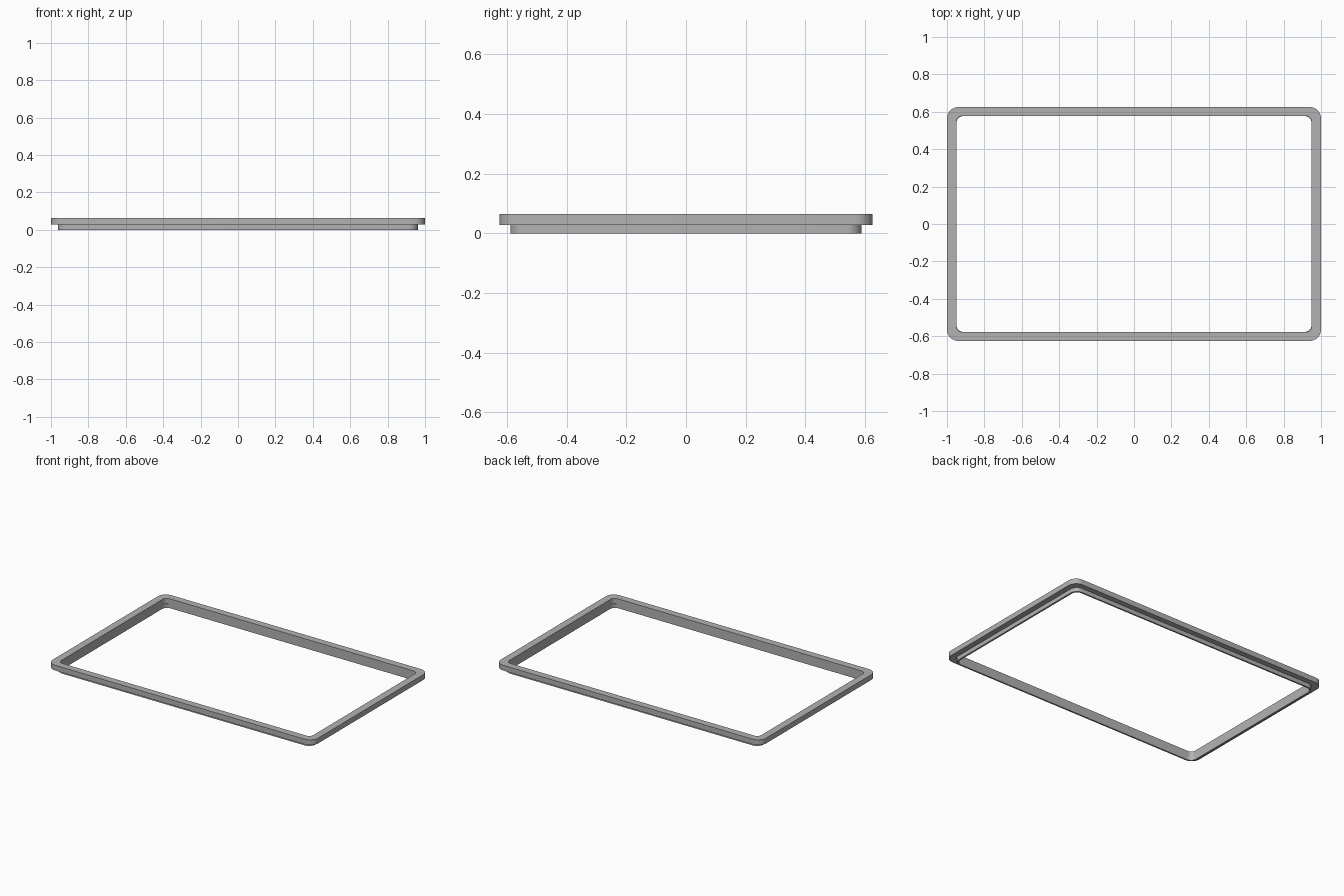
import bpy, bmesh, math

cube = bpy.data.objects.get("Cube")
if cube:
    bpy.data.objects.remove(cube)

grey = bpy.data.materials.new("plain grey")
grey.use_nodes = True
COLOUR = (0.45, 0.45, 0.45, 1)
grey.diffuse_color = COLOUR
grey.node_tree.nodes["Principled BSDF"].inputs["Base Color"].default_value = COLOUR

SEGMENTS = 10


def rounded_outline(half_x, half_y, radius):
    """Counter-clockwise rectangle with quarter-circle corners."""
    points = []
    for quarter, (sx, sy) in enumerate([(1, 1), (-1, 1), (-1, -1), (1, -1)]):
        for i in range(SEGMENTS + 1):
            angle = (quarter + i / SEGMENTS) * math.pi / 2
            points.append((sx * (half_x - radius) + radius * math.cos(angle),
                           sy * (half_y - radius) + radius * math.sin(angle)))
    return points


def rounded_ring(name, outer, inner, bottom, top):
    """Rectangular ring: each outline is half width, half depth, corner radius."""
    bm = bmesh.new()
    loops = []
    for outline, z in ((outer, bottom), (outer, top), (inner, top), (inner, bottom)):
        loops.append([bm.verts.new((x, y, z)) for x, y in rounded_outline(*outline)])
    for k, loop in enumerate(loops):
        following = loops[(k + 1) % len(loops)]
        for i in range(len(loop)):
            j = (i + 1) % len(loop)
            bm.faces.new((loop[i], loop[j], following[j], following[i]))
    bmesh.ops.recalc_face_normals(bm, faces=bm.faces)
    mesh = bpy.data.meshes.new(name)
    bm.to_mesh(mesh)
    bm.free()
    mesh.materials.append(grey)
    ring = bpy.data.objects.new(name, mesh)
    bpy.context.collection.objects.link(ring)
    bpy.ops.object.select_all(action='DESELECT')
    ring.select_set(True)
    bpy.context.view_layer.objects.active = ring
    bpy.ops.object.shade_smooth_by_angle(angle=math.radians(30))
    return ring


# Wide rim on top, with a thin locating lip below it
rounded_ring("top_rim", (1.0, 0.625, 0.06), (0.95, 0.577, 0.03), 0.028, 0.064)
rounded_ring("lower_lip", (0.962, 0.588, 0.05), (0.95, 0.577, 0.038), 0.0, 0.028)
